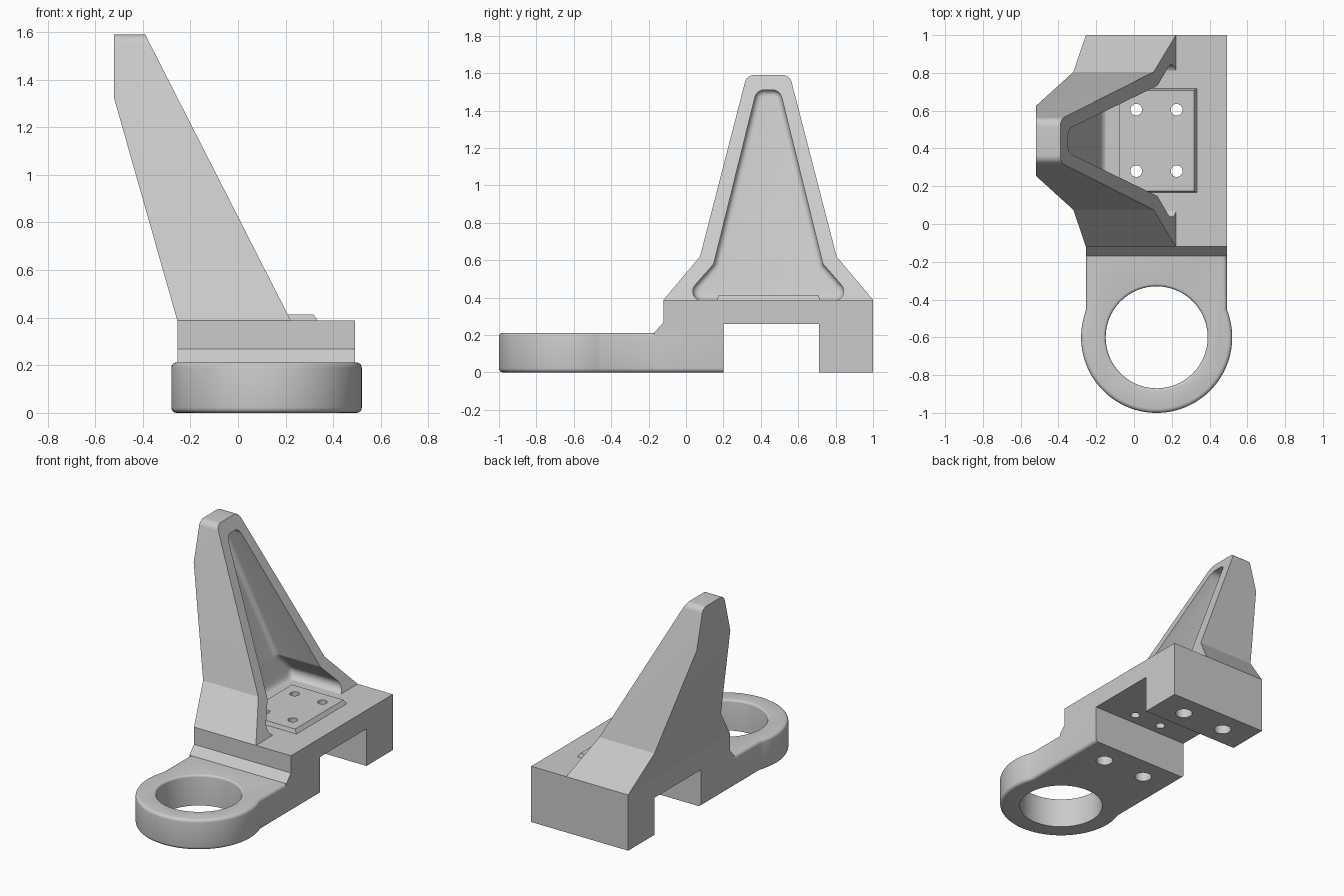
import bpy, bmesh, math
from mathutils import Vector

if "Cube" in bpy.data.objects:
    bpy.data.objects.remove(bpy.data.objects["Cube"])

grey = bpy.data.materials.new("machined grey")
grey.use_nodes = True
grey.diffuse_color = (0.6, 0.6, 0.6, 1)
grey.node_tree.nodes["Principled BSDF"].inputs["Base Color"].default_value = (0.6, 0.6, 0.6, 1)

CX, CY = 0.12, 0.44           # centre lines of base and upright
X0, X1 = -0.255, 0.492        # base width
TOP = 0.388                   # top of base block
PLATE = 0.212                 # thickness of ring plate
SOFT = 0.022                  # rim rounding


def make(name, bm):
    bm.normal_update()
    bmesh.ops.recalc_face_normals(bm, faces=bm.faces)
    mesh = bpy.data.meshes.new(name)
    bm.to_mesh(mesh)
    bm.free()
    ob = bpy.data.objects.new(name, mesh)
    bpy.context.collection.objects.link(ob)
    mesh.materials.append(grey)
    return ob


def loft(rings):
    """Closed solid through a list of matching point rings."""
    bm = bmesh.new()
    loops = [[bm.verts.new(p) for p in ring] for ring in rings]
    for a, b in zip(loops, loops[1:]):
        for i in range(len(a)):
            bm.faces.new((a[i - 1], a[i], b[i], b[i - 1]))
    bm.faces.new(loops[0])
    bm.faces.new(loops[-1])
    bm.normal_update()
    bmesh.ops.recalc_face_normals(bm, faces=bm.faces)
    return bm


def prism(points, axis, lo, hi):
    """Extrude a 2D outline along one axis."""
    def place(p, d):
        c = list(p)
        c.insert("xyz".index(axis), d)
        return c
    return loft([[place(p, d) for p in points] for d in (lo, hi)])


def rounded(corners, steps=8):
    """Round each (a, b, radius) corner of a closed outline."""
    out = []
    for i, (a, b, r) in enumerate(corners):
        p = Vector((a, b))
        if not r:
            out.append(p)
            continue
        u = (Vector(corners[i - 1][:2]) - p).normalized()
        v = (Vector(corners[(i + 1) % len(corners)][:2]) - p).normalized()
        half = math.acos(u.dot(v)) / 2
        centre = p + (u + v).normalized() * r / math.sin(half)
        s = p + u * r / math.tan(half) - centre
        e = p + v * r / math.tan(half) - centre
        turn = math.pi - 2 * half
        for k in range(steps + 1):
            t = k / steps
            out.append(centre + (s * math.sin((1 - t) * turn) + e * math.sin(t * turn)) / math.sin(turn))
    return out


def mirrored(half):
    """Complete a symmetric upright outline from its front half."""
    return half + [(2 * CY - p[0], *p[1:]) for p in reversed(half)]


def soften(bm, edges):
    bmesh.ops.bevel(bm, geom=edges, offset=SOFT, segments=4, profile=0.5, affect="EDGES")


def cylinder(x, y, r, lo, hi):
    ring = [(x + r * math.cos(a * math.tau / 32), y + r * math.sin(a * math.tau / 32)) for a in range(32)]
    return make("hole_cutter", prism(ring, "z", lo, hi))


def combine(target, other, op, keep=False):
    mod = target.modifiers.new("combine", "BOOLEAN")
    mod.operation, mod.object, mod.solver = op, other, "EXACT"
    with bpy.context.temp_override(object=target, active_object=target, selected_objects=[target]):
        bpy.ops.object.modifier_apply(modifier=mod.name)
    if not keep:
        bpy.data.objects.remove(other)


# Base block: stepped front, open channel, softened lower edges on the front foot
side = [(-0.17, 0), (0.2, 0), (0.2, 0.258), (0.71, 0.258), (0.71, 0), (1, 0),
        (1, TOP), (-0.12, TOP), (-0.12, 0.268), (-0.17, PLATE)]
bm = prism(side, "x", X0, X1)
soften(bm, [e for e in bm.edges if all(v.co.z < 0.01 and v.co.y < 0.21 for v in e.verts)
            and abs(e.verts[0].co.y - e.verts[1].co.y) > 0.1])
base = make("base", bm)

# Ring plate with softened rims
RY, RR = -0.6, 0.4
start = math.acos((X1 - CX) / RR)
sweep = math.pi + 2 * start
arc = [(CX + RR * math.cos(start - sweep * i / 72), RY + RR * math.sin(start - sweep * i / 72)) for i in range(73)]
arc[-1] = (X0, arc[0][1])
bm = prism([(X0, -0.17), (X1, -0.17)] + arc, "z", 0, PLATE)
soften(bm, [e for e in bm.edges if abs(e.verts[0].co.z - e.verts[1].co.z) < 1e-5
            and min(v.co.y for v in e.verts) < -0.18])
combine(base, make("ring_plate", bm), "UNION")

# Bore, flared at its upper rim
R, F = 0.27, 0.014
flare = [(R + F * (1 - math.cos(a)), PLATE - F + F * math.sin(a))
         for a in [i * math.pi / 8 for i in range(5)]]
levels = [(R, -0.1)] + flare + [(R + F, 0.4)]
turns = [i * math.tau / 72 for i in range(72)]
bore = loft([[(CX + r * math.cos(t), RY + r * math.sin(t), z) for t in turns] for r, z in levels])
combine(base, make("bore_cutter", bore), "DIFFERENCE")

# Raised pad, flared at its foot on the open sides
bm = prism([(-0.08, 0.175), (0.317, 0.175), (0.317, 0.708), (-0.08, 0.708)], "z", TOP - 0.004, 0.414)
for v in bm.verts:
    if v.co.z < TOP:
        v.co.y += math.copysign(0.01, v.co.y - CY)
        if v.co.x > CX:
            v.co.x += 0.02
pad = make("mounting_pad", bm)

# Through holes in the pad, blind holes under both feet
for x in (0.012, 0.226):
    for y in (0.28, 0.605):
        drill = cylinder(x, y, 0.031, 0.1, 0.6)
        combine(pad, drill, "DIFFERENCE", keep=True)
        combine(base, drill, "DIFFERENCE")
for x in (CX - 0.165, CX + 0.165):
    for y in (0.038, 0.848):
        combine(base, cylinder(x, y, 0.055, -0.1, 0.25), "DIFFERENCE")

# Leaning upright: front outline extruded, then trimmed along its lean
outline = mirrored([(-0.12, TOP, 0), (0.075, 0.62, 0), (0.325, 1.59, 0.05)])
bm = prism(rounded(outline), "x", -1, 1)
trims = [((X0, TOP), (-0.52, 1.32)), ((-0.52, 1.32), (-0.52, 1.59)), ((-0.39, 1.59), (0.222, TOP))]
for (xa, za), (xb, zb) in trims:
    bmesh.ops.bisect_plane(bm, geom=bm.verts[:] + bm.edges[:] + bm.faces[:], dist=1e-5,
                           plane_co=(xa, 0, za), plane_no=(za - zb, 0, xb - xa), clear_outer=True)
    bmesh.ops.holes_fill(bm, edges=[e for e in bm.edges if e.is_boundary], sides=0)
upright = make("upright", bm)

# Pocket with a filleted back wall parallel to the leaning back
FILLET = 0.035
pocket = rounded(mirrored([(-0.024, TOP - 0.004, 0.05), (0.148, 0.58, 0.04), (0.378, 1.51, 0.05)]))
rings = [[(1, y, z) for y, z in pocket]]
for k in range(6):
    a = k * math.pi / 10
    ring = []
    for i, p in enumerate(pocket):
        d = (pocket[(i + 1) % len(pocket)] - p).normalized() + (p - pocket[i - 1]).normalized()
        q = p + Vector((d.y, -d.x)).normalized() * FILLET * (1 - math.cos(a))
        ring.append((-0.17 - 0.285 * (q.y - TOP) + FILLET * (1 - math.sin(a)), q.x, q.y))
    rings.append(ring)
combine(upright, make("pocket_cutter", loft(rings)), "DIFFERENCE")

# Smooth the curved walls, keep machined edges crisp
for ob in (base, pad, upright):
    bpy.ops.object.select_all(action="DESELECT")
    ob.select_set(True)
    bpy.context.view_layer.objects.active = ob
    bpy.ops.object.shade_smooth_by_angle(angle=math.radians(25))
